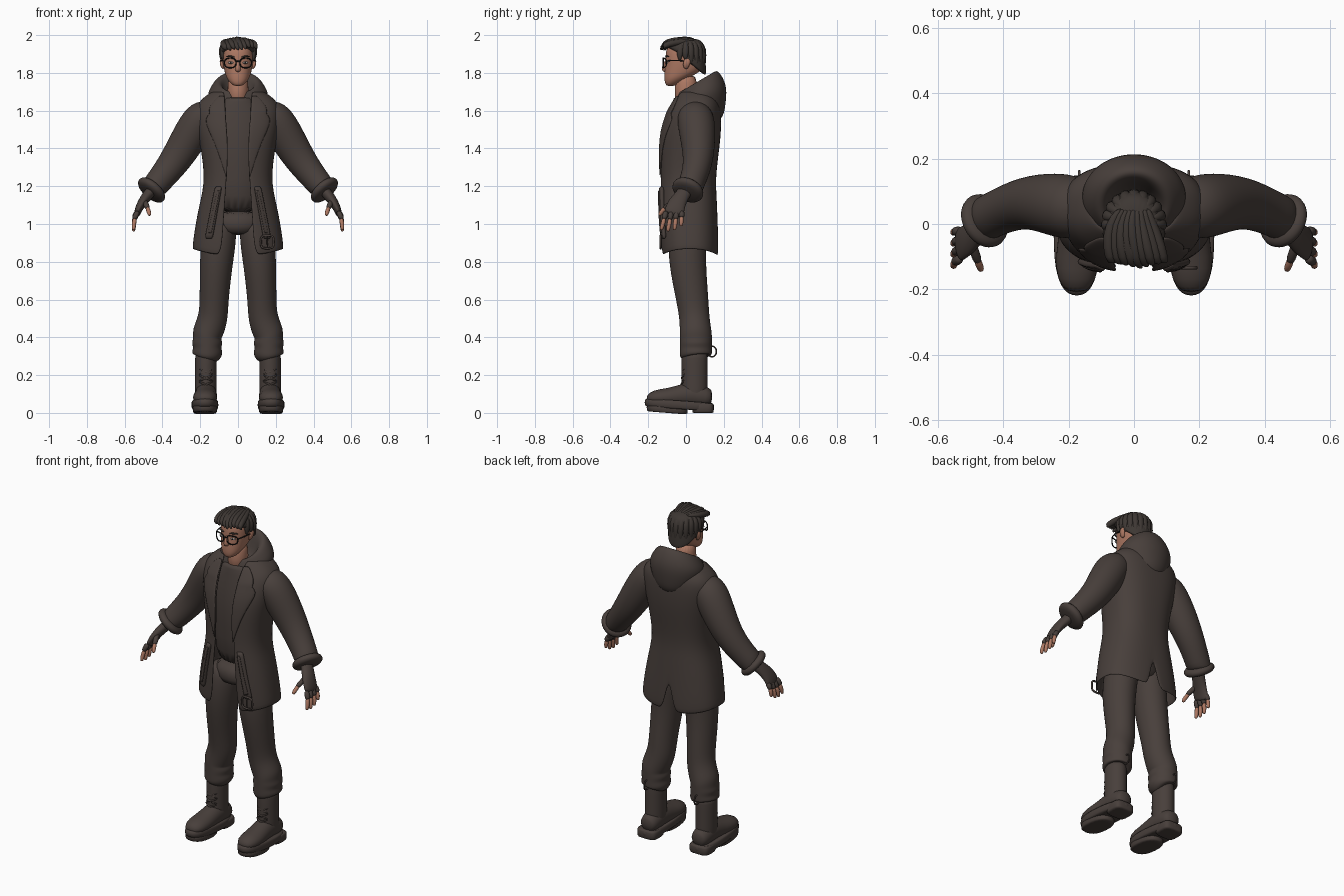
import bpy, bmesh, math, random
from mathutils import Vector

random.seed(4)
if "Cube" in bpy.data.objects:
    bpy.data.objects.remove(bpy.data.objects["Cube"])


def material(name, *rgb):
    mat = bpy.data.materials.new(name)
    mat.use_nodes = True
    mat.diffuse_color = (*rgb, 1)
    bsdf = next(node for node in mat.node_tree.nodes if node.type == 'BSDF_PRINCIPLED')
    bsdf.inputs["Base Color"].default_value = (*rgb, 1)
    bsdf.inputs["Roughness"].default_value = .8
    return mat


CLOTH = material("dark brown cloth", .065, .05, .044)
HAIR = material("dark hair", .047, .038, .033)
SKIN = material("skin", .42, .19, .125)
LIPS = material("lip", .3, .12, .09)
BLACK = material("black frame", .01, .01, .01)
WHITE = material("eye white", .5, .45, .42)


def skin(name, rings, mat, wrap=True, loop=False, mirror=False, solid=0, smooth=1):
    """Join rings of points with faces, then smooth."""
    bm = bmesh.new()
    rows = [[bm.verts.new(point) for point in ring] for ring in rings]
    count = len(rows[0])
    pairs = list(zip(rows, rows[1:])) + ([(rows[-1], rows[0])] if loop else [])
    for lower, upper in pairs:
        for i in range(count if wrap else count - 1):
            j = (i + 1) % count
            bm.faces.new((lower[i], lower[j], upper[j], upper[i]))
    if wrap and not loop:
        bm.faces.new(rows[0])
        bm.faces.new(rows[-1])
    bmesh.ops.recalc_face_normals(bm, faces=bm.faces)
    mesh = bpy.data.meshes.new(name)
    bm.to_mesh(mesh)
    bm.free()
    mesh.materials.append(mat)
    for face in mesh.polygons:
        face.use_smooth = True
    part = bpy.data.objects.new(name, mesh)
    bpy.context.collection.objects.link(part)
    if mirror:
        part.modifiers.new("mirror", 'MIRROR')
    if solid:
        shell = part.modifiers.new("thickness", 'SOLIDIFY')
        shell.thickness, shell.offset = solid, 0
    subdivision = part.modifiers.new("smooth", 'SUBSURF')
    subdivision.levels = subdivision.render_levels = smooth


def power(value, exponent):
    return math.copysign(abs(value) ** exponent, value)


def turn(count):
    """Evenly spaced angles round a circle."""
    return [math.tau * i / count for i in range(count)]


def loft(name, rows, mat, sides=20, square=2, center=0, **options):
    """Stack level rings: z, centre y, half width, half depth, tilt."""
    rings = []
    for z, y, width, depth, *tilt in rows:
        ring = []
        for angle in turn(sides):
            dy = -depth * power(math.cos(angle), 2 / square)
            dx = width * power(math.sin(angle), 2 / square)
            ring.append((center + dx, y + dy, z + sum(tilt) * dy))
        rings.append(ring)
    skin(name, rings, mat, **options)


def slab(name, bottom, top, y, width, depth, tilt=0, square=2.5):
    """A sole layer with softened rims."""
    rows = [(z, y, width * scale, depth * scale, tilt)
            for z, scale in ((bottom, .9), (bottom, 1), (top, 1), (top, .9))]
    loft(name, rows, CLOTH, square=square, center=.175, mirror=True)


def tube(name, path, mat, sides=12, hint=(0, 1, 0), loop=False, **options):
    """Sweep an ellipse along a path: x, y, z, radius across, radius along the hint."""
    points = [Vector(p[:3]) for p in path]
    rings, last = [], len(points) - 1
    for i, center in enumerate(points):
        after = points[(i + 1) % len(points)] if loop else points[min(i + 1, last)]
        before = points[i - 1] if loop or i else center
        along = (after - before).normalized()
        across = along.cross(Vector(hint)).normalized()
        other = across.cross(along)
        a, b = path[i][3], path[i][-1]
        rings.append([center + across * a * math.cos(w) + other * b * math.sin(w) for w in turn(sides)])
    skin(name, rings, mat, loop=loop, **options)


def wire(name, points, radius, mat, **options):
    tube(name, [(*point, radius) for point in points], mat, sides=6, **options)


# Coat: z, front y, back y, half width
COAT = [(.86, -.13, .17, .24), (1.05, -.135, .16, .21), (1.15, -.135, .155, .185), (1.25, -.13, .15, .17),
        (1.4, -.135, .17, .19), (1.5, -.125, .18, .21), (1.6, -.09, .18, .22),
        (1.65, -.06, .17, .2), (1.7, -.03, .14, .13)]
SQUARE = 2.5


def gap(z):
    """Half width of the coat opening."""
    return .05 + .07 * abs(z - 1.38)


def coat_front(x, z):
    """Depth of the coat front at x and z."""
    for low, high in zip(COAT, COAT[1:]):
        if low[0] <= z <= high[0]:
            blend = (z - low[0]) / (high[0] - low[0])
            front, back, width = (a + blend * (b - a) for a, b in zip(low[1:], high[1:]))
            bulge = max(0, 1 - abs(x / width) ** SQUARE) ** (1 / SQUARE)
            return (front + back - (back - front) * bulge) / 2


rings = []
for z, front, back, width in COAT:
    slit = .18 * max(0, 1.05 - z)
    start = math.asin((gap(z) / width) ** (SQUARE / 2))
    end = math.pi - math.asin((slit / width) ** (SQUARE / 2))
    ring = []
    for i in range(17):
        angle = start + (end - start) * i / 16
        dip = .035 * math.cos(angle) ** 2 if z == COAT[0][0] else 0
        x = width * power(math.sin(angle), 2 / SQUARE)
        y = (front + back - (back - front) * power(math.cos(angle), 2 / SQUARE)) / 2
        ring.append((x, y, z - dip))
    rings.append(ring)
skin("coat_body", rings, CLOTH, wrap=False, mirror=True, solid=.014, smooth=2)


def plate(name, rows, lift, solid):
    """Lay a strip on the coat front: z, inner x, outer x."""
    grid = []
    for z, inner, outer in rows:
        xs = [inner + (outer - inner) * i / 4 for i in range(5)]
        grid.append([(x, coat_front(x, z) - lift, z) for x in xs])
    skin(name, grid, CLOTH, wrap=False, mirror=True, solid=solid)


lapel = [(1.68, .1), (1.64, .14), (1.6, .16), (1.585, .145), (1.56, .18), (1.5, .16), (1.4, .11), (1.24, .06)]
plate("lapel", [(z, gap(z), outer) for z, outer in lapel], .01, .01)
drops = [i / 6 for i in range(7)]
plate("belt_end", [(1.2 - .28 * t, .085 + .05 * t, .12 + .055 * t) for t in drops], .014, .02)
plate("belt_trim", [(1.18 - .23 * t, .095 + .045 * t, .11 + .05 * t) for t in drops], .025, .006)
buckle_y = coat_front(.15, .91) - .025
wire("buckle", [(.155 + .035 * power(math.cos(a), .5), buckle_y, .905 + .035 * power(math.sin(a), .5))
                for a in turn(12)], .007, CLOTH, loop=True)
wire("buckle_pin", [(.155, buckle_y, z) for z in (.87, .94)], .004, CLOTH)

# Hood lying on the back
loft("hood", [(1.53, .12, .05, .04), (1.57, .12, .1, .08), (1.62, .1, .14, .11, .1), (1.68, .08, .17, .14, .3),
              (1.73, .07, .14, .12, .5), (1.76, .06, .11, .1, .6), (1.74, .05, .08, .08, .6), (1.65, .04, .07, .06)],
     CLOTH, sides=24, smooth=2)

# Sleeves and hands
tube("sleeve", [(.12, .04, 1.58, .08), (.19, .05, 1.57, .1), (.24, .06, 1.49, .1), (.33, .07, 1.335, .085, .08),
                (.42, .035, 1.225, .07), (.465, .01, 1.17, .07), (.45, .02, 1.18, .05)],
     CLOTH, sides=16, mirror=True, smooth=2)
wrist, cuff = Vector((.44, .02, 1.2)), Vector((.475, 0, 1.16))
tube("cuff_band", [(*wrist.lerp(cuff, t), .065 + .03 * math.sin(math.pi * t)) for t in (0, .3, .7, 1)],
     CLOTH, sides=16, mirror=True)
tube("glove", [(.44, .01, 1.2, .03, .04), (.48, -.02, 1.15, .03, .04), (.51, -.05, 1.11, .025, .05),
               (.53, -.06, 1.07, .02, .055), (.535, -.07, 1.045, .015, .05)], CLOTH, mirror=True, smooth=2)


def finger(label, base, middle, tip):
    """Gloved to the middle, bare beyond it."""
    tube(label + "_glove", [(*base, .016), (*base.lerp(middle, .6), .016), (*middle, .015)],
         CLOTH, sides=8, mirror=True)
    tube(label + "_finger", [(*base.lerp(middle, .7), .012), (*middle.lerp(tip, .4), .013),
                             (*middle.lerp(tip, .8), .011), (*tip, .007)], SKIN, sides=8, mirror=True)


for i, label in enumerate(("index", "middle", "ring", "little")):
    y = -.105 + .028 * i
    base, tip = Vector((.53, y, 1.07)), Vector((.553, y * 1.25, .96 + .007 * (i - 1) ** 2))
    finger(label, base, base.lerp(tip, .45) + Vector((.01, 0, 0)), tip)
finger("thumb", Vector((.5, -.05, 1.13)), Vector((.476, -.12, 1.08)), Vector((.467, -.142, 1.045)))

# Shirt and trousers
loft("shirt", [(1.04, .01, .145, .105), (1.25, .01, .14, .11), (1.4, .01, .16, .12), (1.55, .02, .17, .11),
               (1.62, .015, .13, .09), (1.68, 0, .07, .067), (1.66, 0, .06, .05)], CLOTH)
loft("trouser_waist", [(.94, .015, .09, .085), (.975, .01, .15, .11), (1.08, .01, .145, .1)], CLOTH)
folds = [(.163, .052, .42 - .025 * i, .079 + .005 * (-1) ** i, .087) for i in range(6)]
tube("trouser_leg", [(.09, .01, 1.05, .08, .09), (.1, .01, .93, .095, .105), (.115, .005, .8, .09, .1),
                     (.127, .034, .6, .077, .087), (.13, .045, .5, .08), *folds, (.167, .055, .29, .05)],
     CLOTH, sides=16, mirror=True, smooth=2)

# Boots
tube("boot_shaft", [(.17, .045, z, .058, .07) for z in (.33, .3, .2, .1, .06)], CLOTH, sides=16, mirror=True)
tube("boot_foot", [(.17, .14, .08, .04), (.17, .11, .08, .055), (.17, .04, .1, .06, .07), (.17, -.03, .09, .06),
                   (.175, -.1, .08, .067, .05), (.175, -.17, .08, .063, .043), (.175, -.21, .07, .03, .02)],
     CLOTH, sides=16, hint=(0, 0, 1), mirror=True)
slab("boot_sole", .02, .065, -.035, .072, .187, tilt=-.07)
slab("boot_heel", 0, .05, .09, .065, .058, square=4)
slab("boot_tread", 0, .04, -.1, .065, .11, tilt=-.08)
for i in range(5):
    z, y = .15 + .034 * i, -.033 + .003 * i
    for side in (-1, 1):
        wire("boot_lace", [(.17 + .04 * side * t, y + .022 * abs(t), z + .016 * t) for t in (-1, 0, 1)],
             .006, CLOTH, hint=(0, 0, 1), mirror=True)
wire("boot_pull_loop", [(.168, .138 + .025 * math.cos(a), .325 + .03 * math.sin(a)) for a in turn(10)],
     .005, CLOTH, hint=(1, 0, 0), loop=True, mirror=True)

# Head
loft("neck", [(z, 0, .056, .06) for z in (1.63, 1.7, 1.8)], SKIN)
loft("head", [(1.73, -.08, .02, .02), (1.745, -.066, .04, .044, .1), (1.775, -.04, .063, .076, .15),
              (1.81, -.015, .073, .1), (1.85, -.01, .08, .1), (1.9, -.01, .082, .1),
              (1.94, -.01, .077, .09), (1.98, 0, .04, .05)], SKIN, square=2.2, smooth=2)
loft("nose", [(1.87, -.1, .01, .01), (1.845, -.107, .011, .017), (1.815, -.112, .018, .02), (1.804, -.107, .01, .01)],
     SKIN, sides=12)
tube("ear", [(.076, 0, 1.82, .007, .01), (.086, 0, 1.84, .01, .018), (.089, .006, 1.86, .01, .02),
             (.085, .01, 1.88, .006, .014)], SKIN, mirror=True)
for z in (1.784, 1.777):
    tube("lip", [(.024 * t, -.111 + .012 * t * t, z, .006 - .004 * abs(t)) for t in (-1, -.4, .4, 1)],
         LIPS, sides=8, hint=(0, 0, 1))
tube("eye", [(.039 + .015 * t, -.103 + .004 * t, 1.854, .008 - .006 * t * t) for t in (-1, -.4, .4, 1)],
     WHITE, sides=10, mirror=True)
tube("iris", [(.038, y, 1.854, .006) for y in (-.104, -.112)], BLACK, hint=(0, 0, 1), mirror=True)
tube("eyebrow", [(.016, -.107, 1.882, .004), (.04, -.106, 1.89, .006), (.066, -.088, 1.885, .003)],
     HAIR, sides=8, mirror=True)

# Glasses
wire("lens_rim", [(.041 + .031 * power(math.cos(a), .8), -.121 + .018 * max(0, math.cos(a)),
                   1.853 + .026 * power(math.sin(a), .8)) for a in turn(20)], .0042, BLACK, loop=True, mirror=True)
wire("glasses_bridge", [(.012 * t, -.122, 1.863 - .003 * abs(t)) for t in (-1, 0, 1)], .004, BLACK)
wire("glasses_temple", [(.07, -.104, 1.862), (.085, -.085, 1.866), (.09, -.03, 1.866), (.088, .01, 1.86)],
     .004, BLACK, hint=(0, 0, 1), mirror=True)

# Hair: a cap with swept locks
loft("hair_cap", [(1.85, .02, .075, .075, -.85), (1.86, .02, .088, .088, -.8), (1.885, 0, .095, .106, -.5),
                  (1.925, -.01, .096, .113, -.2), (1.96, -.01, .085, .108), (1.985, -.01, .05, .065)],
     HAIR, sides=24, smooth=2)
for i in range(9):
    x = -.08 + .02 * i
    side, lift = abs(x), random.uniform(-.008, .008)
    tube("hair_top_lock", [(x / 2, .05, 1.975, .008), (x * .8 - .01, 0, 1.982 - side * .2, .019, .016),
                           (x, -.07, 1.975 - side * .25 + lift, .02),
                           (x + .012, -.122, 1.955 - side * .2 + lift, .018),
                           (x + .024, -.136 + side * .35, 1.925 + lift, .004)], HAIR, sides=8, hint=(0, 0, 1))
for i in range(13):
    angle = math.radians(-20 + 220 * i / 12)
    c, s = math.cos(angle), math.sin(angle)
    low = 1.865 - .07 * max(0, s) + random.uniform(-.01, .01)
    tube("hair_side_lock", [(c * .045, s * .05, 1.975, .01), (c * .084, s * .085, 1.945, .02),
                            (c * .092, s * .1, 1.9, .02, .013), (c * .086, s * .094, low, .005)],
         HAIR, sides=8, hint=(c, s, .3))
